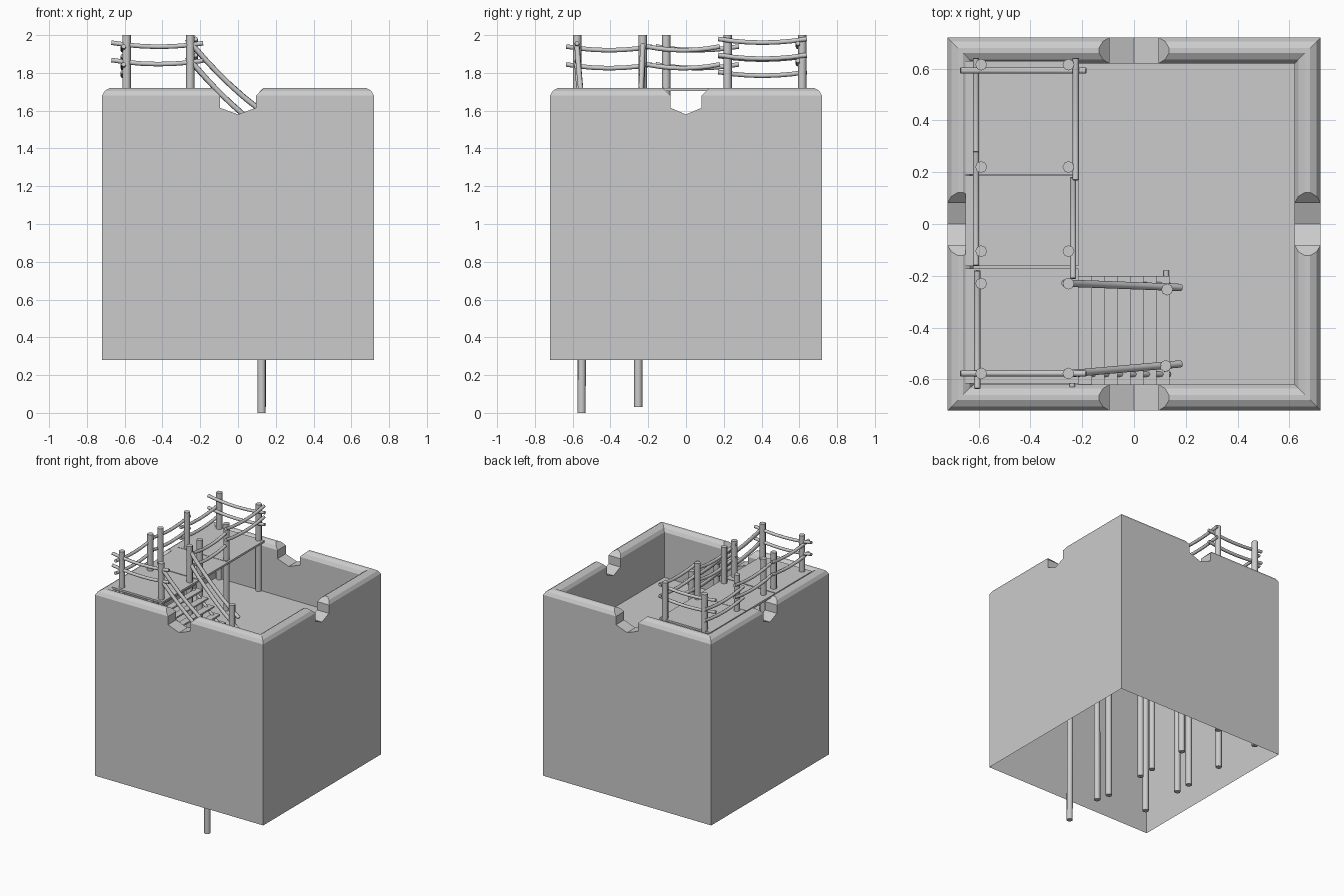
import bpy, bmesh, math
from mathutils import Vector

if "Cube" in bpy.data.objects:
    bpy.data.objects.remove(bpy.data.objects["Cube"])


def new_object(name, bm):
    bmesh.ops.recalc_face_normals(bm, faces=bm.faces[:])
    mesh = bpy.data.meshes.new(name)
    bm.to_mesh(mesh)
    bm.free()
    ob = bpy.data.objects.new(name, mesh)
    bpy.context.collection.objects.link(ob)
    return ob


def board(name, lo, hi):
    lo, hi = Vector(lo), Vector(hi)
    bm = bmesh.new()
    bmesh.ops.create_cube(bm, size=1)
    for v in bm.verts:
        v.co = (lo + hi) / 2 + Vector(a * b for a, b in zip(v.co, hi - lo))
    return new_object(name, bm)


def log(name, pts, r):
    """Round timber following a path, converted to a smooth mesh."""
    cu = bpy.data.curves.new(name, 'CURVE')
    cu.dimensions = '3D'
    cu.bevel_depth = r
    cu.bevel_resolution = 2
    cu.use_fill_caps = True
    sp = cu.splines.new('POLY')
    sp.points.add(len(pts) - 1)
    for p, co in zip(sp.points, pts):
        p.co = (*co, 1)
    ob = bpy.data.objects.new(name, cu)
    bpy.context.collection.objects.link(ob)
    bpy.ops.object.select_all(action='DESELECT')
    ob.select_set(True)
    bpy.context.view_layer.objects.active = ob
    bpy.ops.object.convert(target='MESH')
    bpy.ops.object.shade_smooth_by_angle(angle=math.radians(50))


def sag_rail(name, a, b, sag=0.02, r=0.012):
    a, b = Vector(a), Vector(b)
    pts = []
    for i in range(7):
        t = i / 6
        p = a.lerp(b, t)
        p.z -= sag * 4 * t * (1 - t)
        pts.append(p)
    log(name, pts, r)


# walls and raised floor: square rings with a rounded rim
profile = [(0.72, 0.28), (0.72, 1.68), (0.705, 1.705), (0.68, 1.72),
           (0.66, 1.72), (0.635, 1.705), (0.62, 1.68), (0.62, 1.33)]
bm = bmesh.new()
rings = [[bm.verts.new((sx * r, sy * r, z)) for sx, sy in
          ((1, 1), (-1, 1), (-1, -1), (1, -1))] for r, z in profile]
for a, b in zip(rings, rings[1:]):
    for i in range(4):
        j = (i + 1) % 4
        bm.faces.new((a[i], a[j], b[j], b[i]))
bm.faces.new(rings[0])
bm.faces.new(rings[-1])
tower = new_object("tower_walls", bm)

# V-bottomed notches through the middle of all four walls
for k, w in enumerate((0.095, 0.082)):
    outline = [(0, 1.58), (w, 1.615), (w, 1.68), (w + 0.06, 1.74)]
    outline += [(-x, z) for x, z in reversed(outline[1:])]
    bm = bmesh.new()
    ends = []
    for d in (-1, 1):
        ends.append([bm.verts.new((x, d, z) if k == 0 else (d, x, z)) for x, z in outline])
        bm.faces.new(ends[-1])
    for i in range(len(outline)):
        j = (i + 1) % len(outline)
        bm.faces.new((ends[0][i], ends[0][j], ends[1][j], ends[1][i]))
    cutter = new_object("notch_cutter", bm)
    mod = tower.modifiers.new("notch", 'BOOLEAN')
    mod.operation = 'DIFFERENCE'
    mod.solver = 'EXACT'
    mod.object = cutter
    bpy.context.view_layer.objects.active = tower
    bpy.ops.object.modifier_apply(modifier=mod.name)
    bpy.data.objects.remove(cutter)

# the underside is open
bm = bmesh.new()
bm.from_mesh(tower.data)
bmesh.ops.delete(bm, geom=[f for f in bm.faces if f.calc_center_median().z < 0.29],
                 context='FACES')
bm.to_mesh(tower.data)
bm.free()

# deck posts
R = 0.0225
for y in (0.615, 0.22, -0.105, -0.23, -0.577):
    for x in (-0.59, -0.253):
        log("deck_post", [(x, y, 0.35), (x, y, 2.0)], R)
# stair foot posts
log("stair_post", [(0.125, -0.253, 0.03), (0.128, -0.253, 1.655)], R)
log("stair_post", [(0.125, -0.553, 0), (0.122, -0.548, 1.63)], R)

# deck boards
for y0, y1 in ((0.192, 0.63), (-0.163, 0.188), (-0.615, -0.171)):
    board("deck_board", (-0.65, y0, 1.705), (-0.215, y1, 1.72))

# cross logs under the deck and the stair foot
for x, z in ((-0.605, 1.693), (-0.238, 1.693), (0.125, 1.345)):
    log("cross_log", [(x, -0.18, z), (x, -0.63, z)], 0.011)

# stair treads and their stringers
for i in range(7):
    x, z = -0.215 + i * 0.05, 1.67 - i * 0.05
    board("stair_tread", (x, -0.62, z - 0.012), (x + 0.052, -0.2, z))
for y in (-0.58, -0.235):
    log("stair_stringer", [(-0.22, y, 1.675), (0.135, y, 1.335)], 0.011)

# handrails across the front and back of the deck
for z in (1.96, 1.868):
    sag_rail("front_rail", (-0.67, -0.577, z), (-0.185, -0.577, z - 0.003))
    sag_rail("back_rail", (-0.67, 0.592, z), (-0.185, 0.592, z - 0.003))

# handrails along the sides of the deck
for z in (1.94, 1.845):
    sag_rail("left_front_rail", (-0.605, -0.18, z), (-0.605, -0.635, z))
    sag_rail("left_middle_rail", (-0.61, -0.16, z), (-0.61, 0.28, z))
    sag_rail("right_middle_rail", (-0.235, -0.21, z), (-0.235, 0.18, z))
for z in (1.98, 1.895):
    sag_rail("right_back_rail", (-0.225, 0.17, z), (-0.225, 0.64, z))
    sag_rail("left_back_rail", (-0.61, 0.17, z - 0.09), (-0.61, 0.64, z - 0.09))

# sloping handrails on both sides of the stair
for dz in (0, -0.095):
    sag_rail("stair_rail", (-0.27, -0.228, 1.98 + dz), (0.18, -0.245, 1.56 + dz), 0.03, 0.014)
    sag_rail("stair_rail", (-0.25, -0.578, 1.96 + dz), (0.18, -0.54, 1.56 + dz), 0.03, 0.014)
